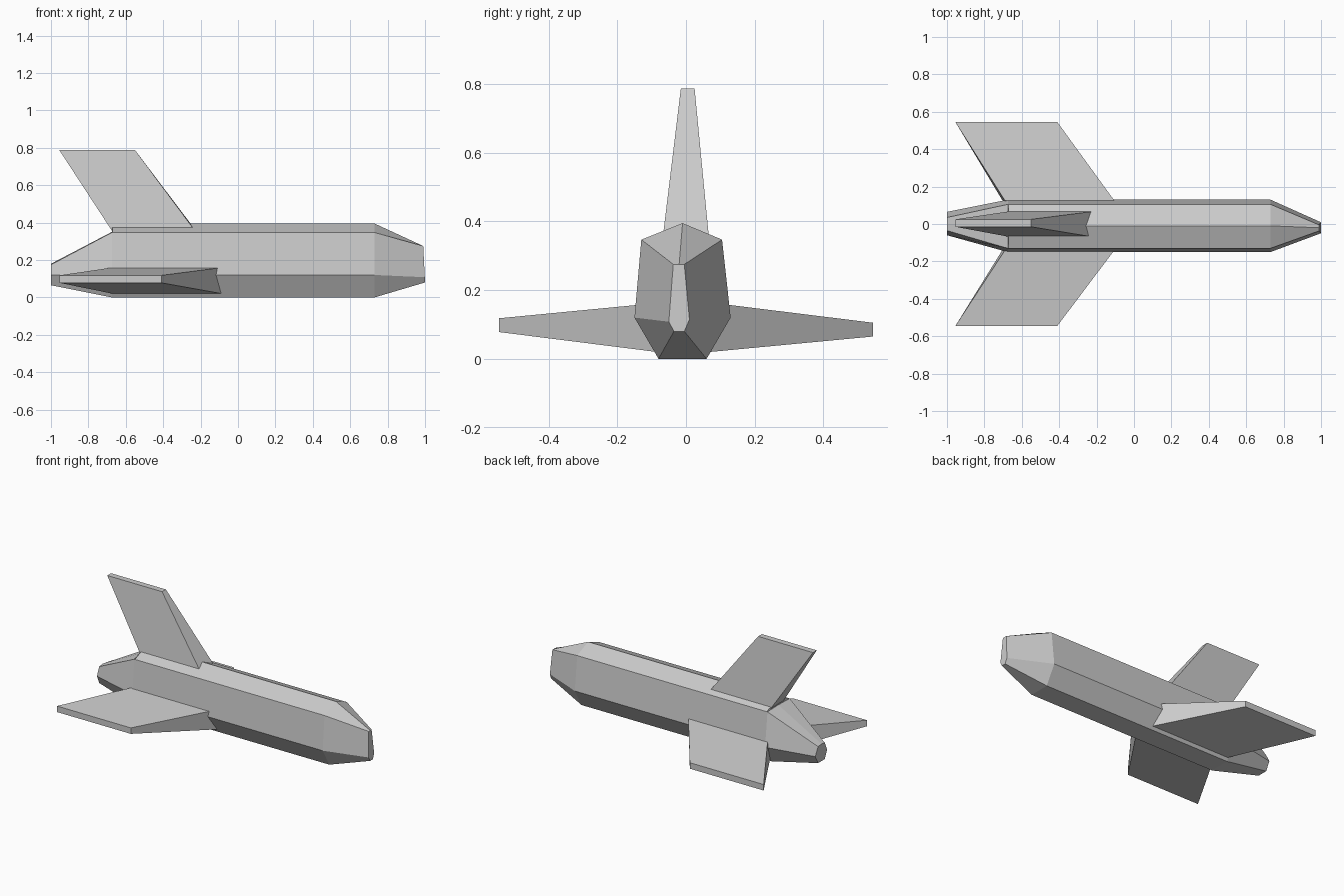
import bpy
import bmesh

cube = bpy.data.objects.get("Cube")
if cube:
    bpy.data.objects.remove(cube)

# Hull colour
grey = bpy.data.materials.new("hull_grey")
grey.use_nodes = True
grey.diffuse_color = (0.6, 0.6, 0.6, 1)
grey.node_tree.nodes["Principled BSDF"].inputs["Base Color"].default_value = grey.diffuse_color


def loft(name, rings):
    """Join matching rings of points into a closed, flat-shaded solid."""
    bm = bmesh.new()
    loops = [[bm.verts.new(p) for p in ring] for ring in rings]
    for a, b in zip(loops, loops[1:]):
        for i in range(len(a)):
            j = (i + 1) % len(a)
            bm.faces.new((a[i], a[j], b[j], b[i]))
    bm.faces.new(loops[0])
    bm.faces.new(loops[-1])
    bmesh.ops.recalc_face_normals(bm, faces=bm.faces)
    mesh = bpy.data.meshes.new(name)
    bm.to_mesh(mesh)
    bm.free()
    mesh.materials.append(grey)
    obj = bpy.data.objects.new(name, mesh)
    bpy.context.collection.objects.link(obj)
    return obj


def ring(x, section):
    return [(x, y, z) for y, z in section]


# Fuselage: seven-sided sections, starting at the roof ridge
body = [(-0.01, 0.395), (0.105, 0.347), (0.13, 0.12), (0.06, 0),
        (-0.08, 0), (-0.15, 0.12), (-0.13, 0.347)]
rear = [(-0.01, 0.35)] + body[1:]
tail = [(0, 0.18), (0.035, 0.175), (0.065, 0.12), (0.035, 0.065),
        (-0.035, 0.065), (-0.06, 0.12), (-0.035, 0.175)]
nose = [(-0.02, 0.275), (-0.005, 0.275), (0.01, 0.115), (-0.005, 0.08),
        (-0.035, 0.08), (-0.05, 0.108), (-0.037, 0.275)]
nose_ring = [(1.0 - 0.05 * (z - 0.08), y, z) for y, z in nose]
loft("fuselage", [ring(-1, tail), ring(-0.675, rear), ring(-0.67, body),
                  ring(0.73, body), nose_ring])

# Swept wings: thick root inside the hull, thin tip
for name, side, offset, drop in (("left_wing", 1, 0, 0.013),
                                 ("right_wing", -1, 0.015, 0)):
    top, low = side * (0.125 + offset), side * (0.07 + offset)
    tip = side * 0.545
    root_ring = [(-0.69, top, 0.157), (-0.105, top, 0.157),
                 (-0.085, low, 0.02), (-0.67, low, 0.02)]
    tip_ring = [(-0.955, tip, 0.118 - drop), (-0.41, tip, 0.118 - drop),
                (-0.41, tip, 0.078 - drop), (-0.955, tip, 0.078 - drop)]
    loft(name, [root_ring, tip_ring])

# Swept tail fin
loft("tail_fin", [
    [(-0.67, -0.068, 0.35), (-0.225, -0.068, 0.35),
     (-0.22, 0.067, 0.35), (-0.67, 0.067, 0.35)],
    [(-0.955, -0.015, 0.787), (-0.55, -0.015, 0.787),
     (-0.55, 0.025, 0.787), (-0.955, 0.025, 0.787)],
])
